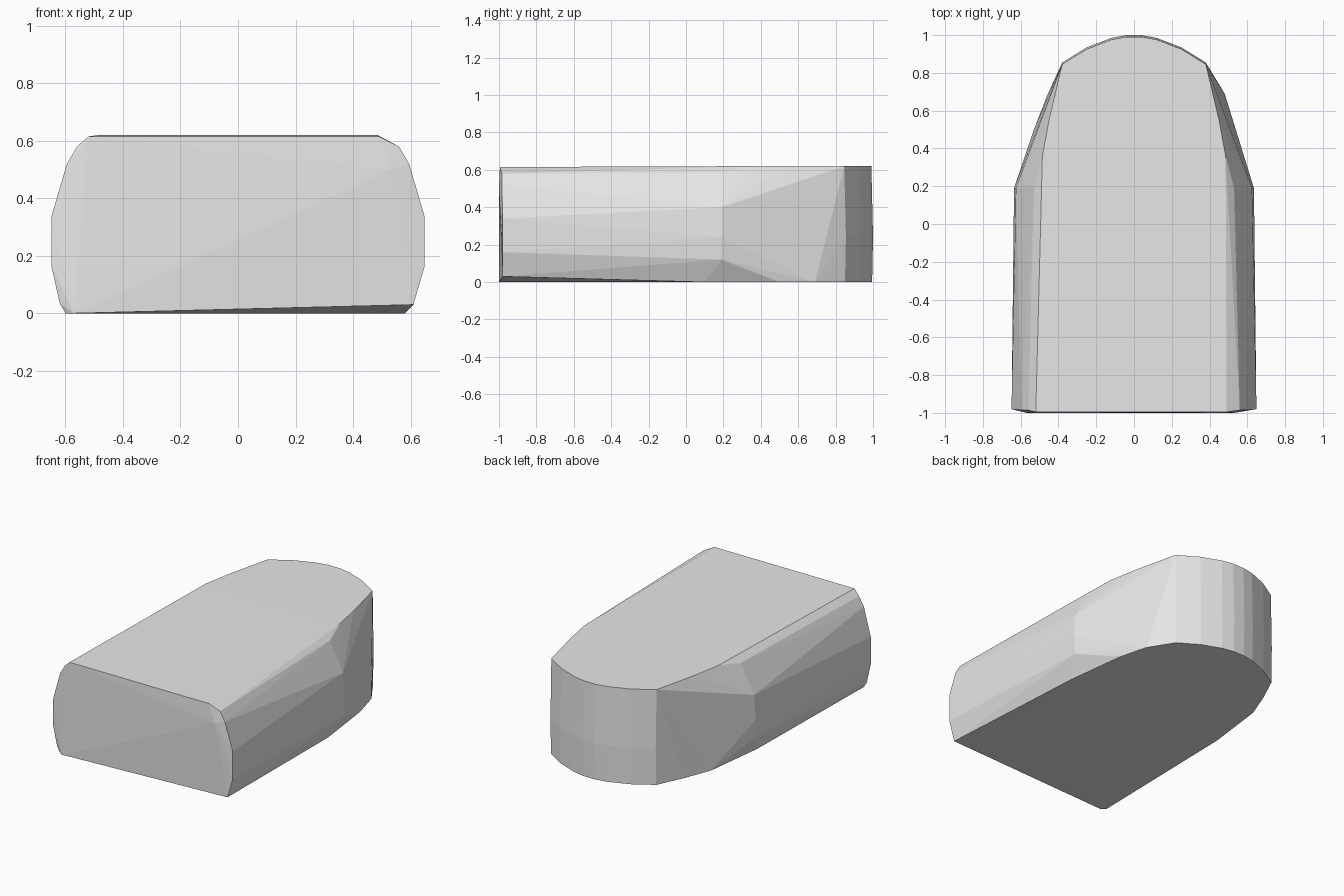
import bpy
import bmesh
from mathutils import Vector

default_cube = bpy.data.objects.get("Cube")
if default_cube:
    bpy.data.objects.remove(default_cube, do_unlink=True)


def make_material(name, value):
    material = bpy.data.materials.new(name)
    material.use_nodes = True
    colour = (value, value, value, 1)
    material.diffuse_color = colour
    material.node_tree.nodes["Principled BSDF"].inputs["Base Color"].default_value = colour
    return material


def both_sides(points):
    """Return the points together with their mirror images in x."""
    return [Vector((side * x, y, z)) for x, y, z in points for side in (1, -1)]


def build_hull(name, points, material):
    """Wrap the points in a faceted convex shell."""
    bm = bmesh.new()
    for point in points:
        bm.verts.new(point)
    result = bmesh.ops.convex_hull(bm, input=bm.verts[:])
    loose = {v for v in result["geom_interior"] + result["geom_unused"]
             if isinstance(v, bmesh.types.BMVert)}
    bmesh.ops.delete(bm, geom=list(loose), context="VERTS")
    bmesh.ops.recalc_face_normals(bm, faces=bm.faces[:])
    mesh = bpy.data.meshes.new(name)
    bm.to_mesh(mesh)
    bm.free()
    mesh.materials.append(material)
    body = bpy.data.objects.new(name, mesh)
    bpy.context.collection.objects.link(body)
    return body


TOP = 0.62

# Flat front end, with rounded upper and lower corners
front = both_sides([(0.648, -0.98, 0.16), (0.648, -0.98, 0.34),
                    (0.595, -0.985, 0.52), (0.56, -0.985, 0.58)])
front += [Vector(p) for p in [
    (0.49, -0.995, 0.615), (-0.52, -0.995, 0.615),
    (0.61, -0.98, 0.03), (-0.62, -0.98, 0.035),
    (-0.57, -1, 0), (-0.6, -0.98, 0), (0.53, -1, 0.5)]]

# Middle section, where the sides start to taper
middle = both_sides([(0.58, 0.1, 0), (0.63, 0.19, 0.12), (0.635, 0.19, 0.24),
                     (0.625, 0.19, 0.4), (0.53, 0.19, 0.585)])

# Top edge and lower edge running into the tail
taper = both_sides([(0.485, 0.36, TOP), (0.45, 0.55, TOP), (0.53, 0.5, 0)])
taper += [Vector((0.48, 0.69, 0)), Vector((-0.46, 0.68, 0))]

# Rounded upright tail, the lower rim slightly further back
rim = [(0.38, 0.85), (0.25, 0.93), (0.12, 0.98), (0.04, 0.995)]
tail = both_sides([(x, y - 0.004, TOP) for x, y in rim])
tail += both_sides([(x, y + 0.005, 0.24) for x, y in rim])
tail += both_sides([(x, y, 0) for x, y in rim])

build_hull("rounded_block", front + middle + taper + tail,
           make_material("light grey", 0.8))
